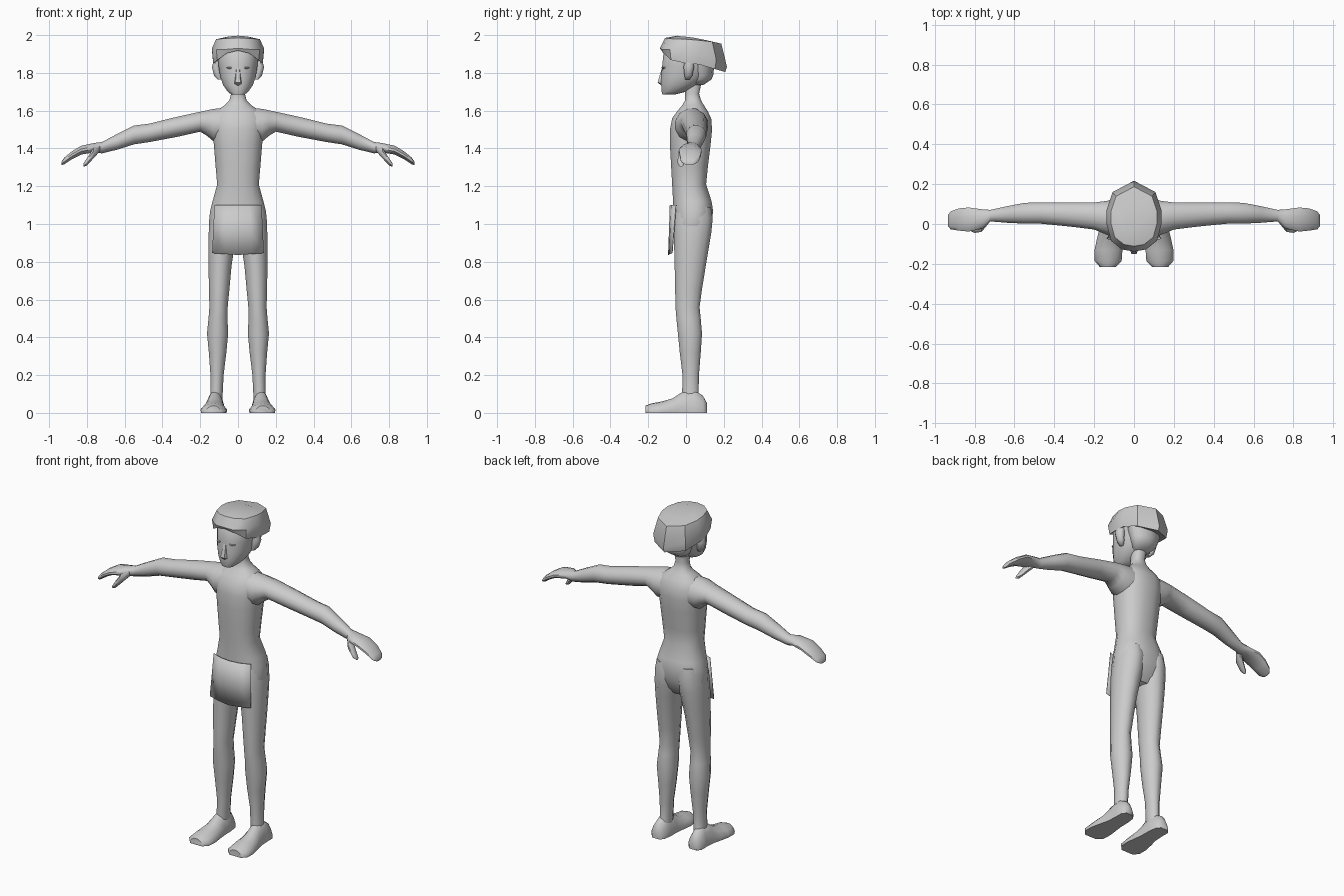
import bpy, bmesh, math
from mathutils import Vector

skin = bpy.data.materials.new("plain_grey")
skin.diffuse_color = (0.6, 0.6, 0.6, 1)


def make(name, verts, faces, mirror=False, angle=50):
    me = bpy.data.meshes.new(name)
    bm = bmesh.new()
    vs = [bm.verts.new(v) for v in verts]
    for f in faces:
        bm.faces.new([vs[i] for i in f])
    bmesh.ops.recalc_face_normals(bm, faces=bm.faces)
    bm.to_mesh(me)
    bm.free()
    me.materials.append(skin)
    ob = bpy.data.objects.new(name, me)
    bpy.context.collection.objects.link(ob)
    if mirror:
        ob.modifiers.new("mirror", 'MIRROR').use_mirror_merge = False
    bpy.ops.object.select_all(action='DESELECT')
    ob.select_set(True)
    bpy.context.view_layer.objects.active = ob
    bpy.ops.object.shade_smooth_by_angle(angle=math.radians(angle))
    return ob


def skin_rings(name, rings, mirror=False, angle=50):
    """Join equal-length rings of points into a closed tube."""
    n = len(rings[0])
    verts = [p for r in rings for p in r]
    faces = [(i * n + j, i * n + (j + 1) % n, (i + 1) * n + (j + 1) % n, (i + 1) * n + j)
             for i in range(len(rings) - 1) for j in range(n)]
    last = (len(rings) - 1) * n
    faces += [tuple(range(n)), tuple(range(last, last + n))]
    return make(name, verts, faces, mirror, angle)


def tube(name, axis, sections, n=14, power=1.0, mirror=False, angle=50):
    """Sections: position on axis, then low/high limits of the other two axes."""
    rings = []
    for p, a0, a1, b0, b1 in sections:
        ring = []
        for k in range(n):
            t = 2 * math.pi * (k + 0.5) / n
            c, s = math.cos(t), math.sin(t)
            c = math.copysign(abs(c) ** power, c)
            s = math.copysign(abs(s) ** power, s)
            q = [(a0 + a1) / 2 + c * (a1 - a0) / 2, (b0 + b1) / 2 + s * (b1 - b0) / 2]
            q.insert(axis, p)
            ring.append(q)
        rings.append(ring)
    return skin_rings(name, rings, mirror, angle)


X, Y, Z = 0, 1, 2

# Torso and neck
tube("torso", Z, [
    (0.90, -0.10, 0.10, -0.045, 0.085), (0.94, -0.145, 0.145, -0.06, 0.115),
    (1.00, -0.157, 0.157, -0.067, 0.138), (1.07, -0.15, 0.15, -0.07, 0.145),
    (1.12, -0.137, 0.137, -0.07, 0.137), (1.21, -0.112, 0.112, -0.075, 0.108),
    (1.30, -0.12, 0.12, -0.08, 0.117), (1.42, -0.13, 0.13, -0.087, 0.132),
    (1.50, -0.138, 0.138, -0.087, 0.14), (1.56, -0.14, 0.14, -0.075, 0.135),
    (1.60, -0.115, 0.115, -0.045, 0.115), (1.63, -0.07, 0.07, -0.02, 0.095),
    (1.655, -0.046, 0.046, -0.005, 0.08), (1.69, -0.037, 0.037, -0.005, 0.07),
    (1.78, -0.042, 0.042, -0.01, 0.09)], n=16, power=0.85)

# Arms and mitten hands
tube("arm", X, [
    (0.05, -0.06, 0.12, 1.43, 1.62), (0.13, -0.06, 0.12, 1.435, 1.612),
    (0.165, -0.045, 0.115, 1.465, 1.604), (0.20, -0.03, 0.11, 1.487, 1.596),
    (0.32, -0.015, 0.11, 1.46, 1.57), (0.47, 0.0, 0.11, 1.432, 1.533),
    (0.55, 0.0, 0.108, 1.42, 1.523), (0.64, 0.005, 0.09, 1.392, 1.478),
    (0.72, 0.012, 0.072, 1.373, 1.435), (0.76, -0.025, 0.075, 1.378, 1.43),
    (0.83, -0.04, 0.085, 1.367, 1.415), (0.88, -0.035, 0.08, 1.342, 1.385),
    (0.92, -0.028, 0.065, 1.315, 1.352), (0.934, -0.01, 0.045, 1.312, 1.33)],
    n=12, mirror=True)
tube("thumb", X, [
    (0.73, 0.0, 0.05, 1.385, 1.425), (0.765, -0.042, 0.015, 1.345, 1.405),
    (0.80, -0.046, -0.005, 1.308, 1.35), (0.818, -0.038, -0.015, 1.302, 1.322)],
    n=8, mirror=True)

# Legs
tube("leg", Z, [
    (0.04, 0.085, 0.155, -0.02, 0.085), (0.10, 0.08, 0.147, -0.022, 0.068),
    (0.20, 0.075, 0.147, -0.02, 0.07), (0.32, 0.06, 0.156, -0.035, 0.08),
    (0.42, 0.05, 0.166, -0.045, 0.087), (0.50, 0.054, 0.158, -0.053, 0.08),
    (0.56, 0.053, 0.153, -0.058, 0.074), (0.66, 0.043, 0.156, -0.06, 0.088),
    (0.78, 0.032, 0.158, -0.063, 0.108), (0.88, 0.016, 0.159, -0.066, 0.125),
    (0.95, 0.002, 0.158, -0.067, 0.137), (1.03, -0.005, 0.152, -0.066, 0.145),
    (1.09, 0.01, 0.14, -0.05, 0.135)], n=12, mirror=True)

# Feet: flat soles with a sloping instep
foot = []
for y, x0, x1, h in [(0.112, 0.10, 0.15, 0.05), (0.09, 0.08, 0.168, 0.09),
                     (0.04, 0.073, 0.168, 0.125), (-0.02, 0.072, 0.172, 0.11),
                     (-0.07, 0.066, 0.185, 0.077), (-0.13, 0.058, 0.198, 0.06),
                     (-0.185, 0.062, 0.198, 0.05), (-0.215, 0.09, 0.172, 0.038)]:
    m, w = (x0 + x1) / 2, (x1 - x0) / 2
    foot.append([(m + u * w, y, v * h) for u, v in
                 [(-0.97, 0), (-1, 0.3), (-0.75, 0.65), (-0.4, 0.93), (0, 1),
                  (0.4, 0.93), (0.75, 0.65), (1, 0.3), (0.97, 0)]])
skin_rings("foot", foot, mirror=True)

# Head: jaw tapers to a forward chin
tube("head", Z, [
    (1.685, -0.035, 0.035, -0.125, -0.06), (1.70, -0.055, 0.055, -0.13, 0.0),
    (1.735, -0.08, 0.08, -0.133, 0.06), (1.78, -0.096, 0.096, -0.133, 0.11),
    (1.84, -0.105, 0.105, -0.128, 0.135), (1.90, -0.11, 0.11, -0.122, 0.14),
    (1.95, -0.09, 0.09, -0.09, 0.12)], n=16, power=0.9)

# Nose, as a small wedge
make("nose", [(-0.008, -0.128, 1.825), (0.008, -0.128, 1.825), (-0.022, -0.125, 1.742),
              (0.022, -0.125, 1.742), (-0.013, -0.15, 1.75), (0.013, -0.15, 1.75),
              (0, -0.125, 1.727)],
     [(0, 1, 5, 4), (0, 4, 2), (1, 3, 5), (4, 5, 6), (2, 4, 6), (5, 3, 6), (0, 2, 6, 3, 1)])

# Thin closed eyelids
tube("eyelid", X, [(0.032, -0.131, -0.118, 1.826, 1.832),
                   (0.045, -0.128, -0.112, 1.82, 1.83),
                   (0.06, -0.12, -0.105, 1.826, 1.832)], n=6, mirror=True)

# Ears
tube("ear", Z, [(1.765, 0.085, 0.108, -0.005, 0.02), (1.785, 0.085, 0.128, -0.01, 0.035),
                (1.83, 0.09, 0.14, -0.015, 0.045), (1.865, 0.09, 0.13, -0.01, 0.04)],
     n=8, mirror=True)

# Hair: faceted cap drooping to the back; each column runs rim, bulge, crown
half = [  # x, y, rim z, bulge z, crown z
    (0.0, -0.138, 1.918, 1.93, 1.985), (0.06, -0.128, 1.905, 1.925, 1.983),
    (0.115, -0.085, 1.868, 1.925, 1.98), (0.138, 0.0, 1.85, 1.93, 1.978),
    (0.138, 0.07, 1.845, 1.92, 1.973), (0.108, 0.16, 1.82, 1.87, 1.965),
    (0.0, 0.217, 1.805, 1.832, 1.955)]
cols = half + [(-c[0],) + c[1:] for c in half[-2:0:-1]]
mid = Vector((0, 0.03))


def hair_ring(scale, k, lift=0.0):
    return [(c[0] * scale, mid.y + (c[1] - mid.y) * scale, c[k] + lift) for c in cols]


skin_rings("hair_cap", [hair_ring(0.72, 2, 0.02), hair_ring(0.95, 2), hair_ring(1.0, 3),
                        hair_ring(0.84, 4), hair_ring(0.45, 4, 0.012)], angle=35)

# Hair at the nape
tube("nape_hair", Z, [(1.735, -0.045, 0.045, 0.02, 0.09), (1.765, -0.075, 0.075, 0.03, 0.135),
                      (1.79, -0.085, 0.085, 0.02, 0.145), (1.85, -0.105, 0.105, 0.02, 0.15)], n=10)

# Front cloth: thin sheet bent around the hips
xs = (-1, -0.5, 0, 0.5, 1)
sheet = []
for z, w, yc, ye, drop in [(1.10, 0.125, -0.086, -0.055, 0), (0.97, 0.131, -0.09, -0.065, 0),
                           (0.846, 0.137, -0.095, -0.075, 0.01)]:
    sheet += [(u * w, yc + (ye - yc) * u * u, z - drop * (1 - abs(u))) for u in xs]
cloth = make("front_cloth", sheet, [(r * 5 + c, r * 5 + c + 1, r * 5 + c + 6, r * 5 + c + 5)
                                    for r in range(2) for c in range(4)])
cloth.modifiers.new("thickness", 'SOLIDIFY').thickness = 0.004
